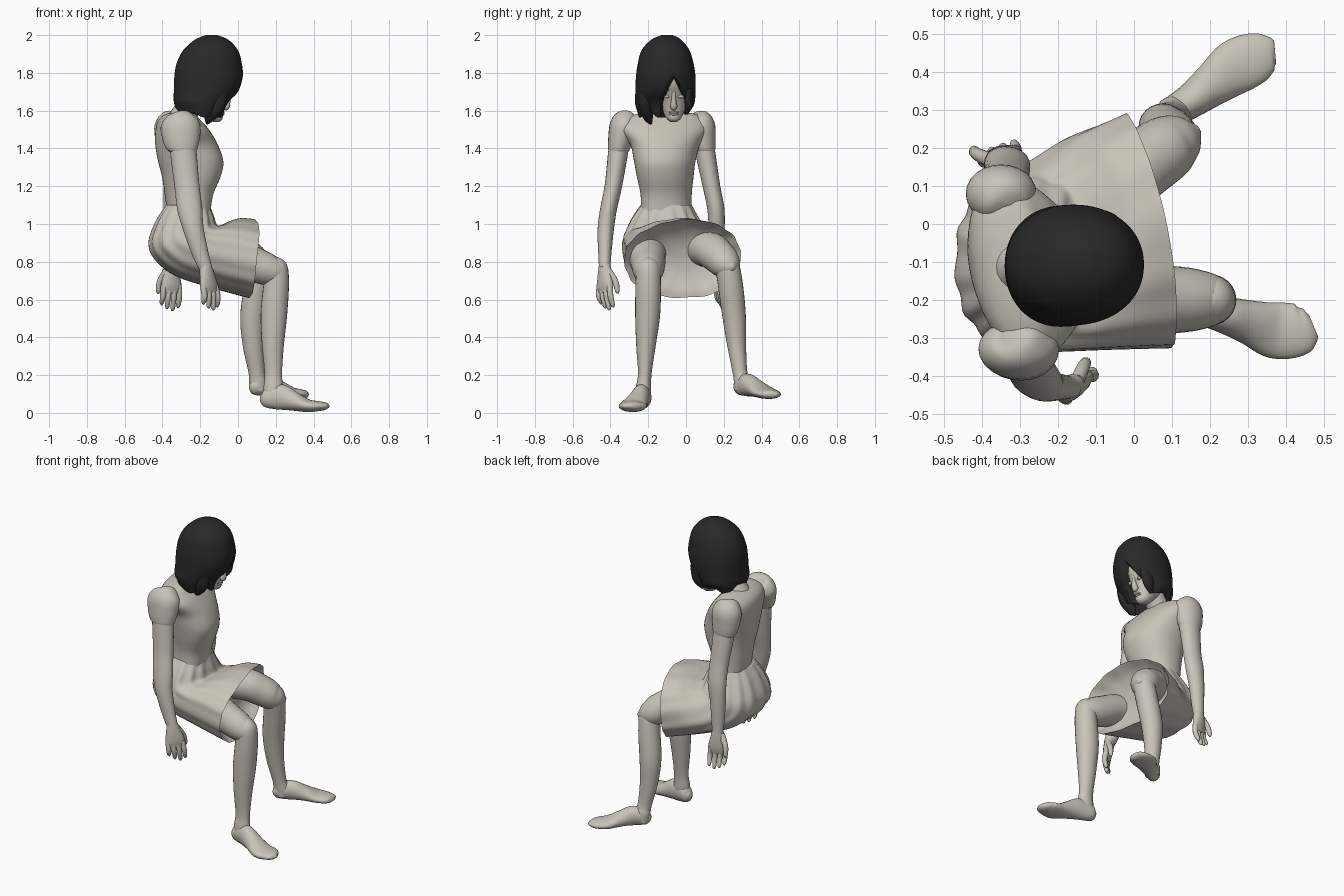
import bpy, bmesh, math
from mathutils import Vector


def material(name, rgb):
    m = bpy.data.materials.new(name)
    m.diffuse_color = (*rgb, 1)
    return m


CLAY = material("warm grey clay", (0.575, 0.55, 0.485))
DARK = material("charcoal hair", (0.022, 0.022, 0.022))


def dense(rows, k=5):
    """Catmull-Rom interpolation of station rows."""
    out = []
    for i in range(len(rows) - 1):
        p0, p1 = rows[max(i - 1, 0)], rows[i]
        p2, p3 = rows[i + 1], rows[min(i + 2, len(rows) - 1)]
        for j in range(k):
            t = j / k
            out.append([0.5 * (2 * b + (c - a) * t + (2 * a - 5 * b + 4 * c - d) * t * t
                               + (3 * b - a - 3 * c + d) * t ** 3)
                        for a, b, c, d in zip(p0, p1, p2, p3)])
    return out + [list(rows[-1])]


def skin(name, rings, mat, cap_start=True, cap_end=True, shell=0):
    """Skin a list of point rings into a smooth mesh."""
    bm = bmesh.new()
    vs = [[bm.verts.new(p) for p in r] for r in rings]
    n = len(rings[0])
    for a, b in zip(vs, vs[1:]):
        for i in range(n):
            j = (i + 1) % n
            bm.faces.new((a[i], a[j], b[j], b[i]))
    if cap_start:
        bm.faces.new(vs[0])
    if cap_end:
        bm.faces.new(vs[-1])
    bmesh.ops.recalc_face_normals(bm, faces=bm.faces)
    for f in bm.faces:
        f.smooth = True
    for e in bm.edges:      # keep real creases such as the hem sharp
        if len(e.link_faces) == 2 and e.calc_face_angle() > math.radians(60):
            e.smooth = False
    me = bpy.data.meshes.new(name)
    bm.to_mesh(me)
    bm.free()
    me.materials.append(mat)
    ob = bpy.data.objects.new(name, me)
    bpy.context.collection.objects.link(ob)
    if shell:
        mod = ob.modifiers.new("thickness", 'SOLIDIFY')
        mod.thickness = shell
    return ob


def power(v, p):
    return math.copysign(abs(v) ** p, v)


def tube(name, stations, mat=CLAY, side=(0, 1, 0), n=24):
    """Rows are x, y, z, half width along side, half depth across it."""
    rows = dense(stations)
    pts = [Vector(r[:3]) for r in rows]
    rings = []
    for i, r in enumerate(rows):
        t = (pts[min(i + 1, len(pts) - 1)] - pts[max(i - 1, 0)]).normalized()
        s = Vector(side)
        s = (s - t * s.dot(t)).normalized()
        d = t.cross(s)
        rings.append([pts[i] + s * (r[3] * math.cos(q)) + d * (r[4] * math.sin(q))
                      for q in (2 * math.pi * j / n for j in range(n))])
    return skin(name, rings, mat)


def level_rings(stations, n=48, p=0.9, shear=0.0):
    """Rows are z, x low, x high, y low, y high."""
    rings = []
    for z, x0, x1, y0, y1 in dense(stations):
        ring = []
        for j in range(n):
            q = 2 * math.pi * j / n
            dy = power(math.sin(q), p) * (y1 - y0) / 2
            dx = power(math.cos(q), p) * (x1 - x0) / 2 - shear * dy
            ring.append(Vector(((x0 + x1) / 2 + dx, (y0 + y1) / 2 + dy, z)))
        rings.append(ring)
    return rings


# Bodice and neck
skin("bodice", level_rings([
    (1.04, -.37, -.15, -.24, .03), (1.15, -.385, -.135, -.24, .03), (1.25, -.40, -.095, -.26, .04),
    (1.33, -.42, -.08, -.275, .05), (1.42, -.435, -.11, -.295, .075), (1.50, -.43, -.16, -.35, .12),
    (1.55, -.415, -.205, -.33, .11), (1.58, -.38, -.23, -.27, .06), (1.595, -.33, -.25, -.18, -.03)],
    shear=0.15), CLAY)
tube("neck", [(-.32, -.11, 1.5, .1, .085), (-.285, -.11, 1.58, .07, .068),
              (-.24, -.10, 1.64, .06, .062), (-.18, -.09, 1.74, .06, .06)])

# Skirt: rings turn from the level waist to the upright hem, then in to the lap
rings = []
N = 84
for tx, tz, bx, bz, y0, y1, k, amp in dense([
        (-.15, 1.10, -.38, 1.10, -.24, .03, 0, .01), (-.13, 1.04, -.43, 1.02, -.285, .065, 0, .03),
        (-.115, .995, -.47, .91, -.32, .11, 0, .025), (-.08, .995, -.44, .82, -.335, .13, .02, .02),
        (-.03, 1.015, -.33, .73, -.335, .175, .04, .012), (.04, 1.03, -.15, .67, -.33, .24, .08, .01),
        (.12, 1.025, .08, .61, -.325, .29, .12, .012)], 6):
    ring = []
    for j in range(N):
        q = 2 * math.pi * j / N
        w = 1 + amp * math.sin(14 * q)
        u, s = power(math.cos(q), .85) * w, power(math.sin(q), .85) * w
        dip = .045 * max(0, u) * max(0, -s) * max(0, tx + .1) / .22
        ring.append(Vector(((tx + bx) / 2 + u * (tx - bx) / 2 - k * max(0, (1 + s) / 2) ** 2,
                            (y0 + y1) / 2 + s * (y1 - y0) / 2,
                            (tz + bz) / 2 + u * (tz - bz) / 2 - dip)))
    rings.append(ring)
hem = rings[-1]
mid = sum(hem, Vector()) / N
for scale, back in ((.965, .01), (.9, .04), (.75, .075), (.5, .1), (.2, .11)):
    rings.append([mid + (v - mid) * scale - Vector((back, 0, 0)) for v in hem])
skin("skirt", rings, CLAY)

# Legs
tube("right_thigh", [(-.3, -.18, .88, .09, .09), (-.05, -.205, .845, .1, .095),
                     (.09, -.2, .785, .09, .092), (.17, -.2, .755, .08, .082),
                     (.23, -.2, .74, .058, .058), (.265, -.2, .735, .01, .01)])
tube("left_thigh", [(-.3, -.0, .88, .09, .09), (-.05, .12, .865, .1, .095),
                    (.04, .17, .83, .092, .092), (.1, .21, .79, .082, .082),
                    (.145, .235, .775, .054, .054), (.172, .25, .77, .01, .01)], side=(-.4, .9, 0))
tube("right_shin", [(.19, -.2, .82, .02, .02), (.198, -.2, .78, .06, .06), (.203, -.2, .69, .067, .067),
                    (.19, -.203, .52, .066, .07), (.185, -.212, .36, .052, .058),
                    (.187, -.218, .21, .036, .046), (.187, -.225, .13, .04, .052),
                    (.187, -.227, .07, .038, .05)])
tube("left_shin", [(.1, .21, .85, .02, .02), (.108, .215, .8, .06, .06), (.1, .235, .68, .066, .066),
                   (.078, .255, .51, .062, .066), (.08, .268, .36, .05, .055),
                   (.098, .285, .22, .039, .043), (.105, .295, .17, .042, .048),
                   (.108, .298, .12, .04, .045)])

# Feet
tube("right_foot", [(.12, -.214, .08, .015, .015), (.145, -.22, .078, .038, .05),
                    (.22, -.235, .085, .046, .068), (.30, -.258, .06, .058, .05),
                    (.37, -.28, .038, .074, .034), (.43, -.28, .036, .07, .026),
                    (.46, -.272, .036, .052, .02), (.473, -.267, .036, .03, .01)], side=(.2, 1, 0))
tube("left_foot", [(.062, .275, .14, .015, .015), (.085, .285, .14, .038, .045),
                   (.15, .325, .148, .046, .06), (.21, .37, .13, .058, .046),
                   (.27, .415, .108, .072, .032), (.325, .44, .1, .066, .026),
                   (.358, .45, .098, .048, .02), (.372, .452, .098, .03, .01)], side=(-.5, .86, 0))


# Arms, sleeves and hands
def arm(label, stations, sleeve, side, thumb):
    tube(label + "_arm", stations)
    tube(label + "_sleeve", sleeve)
    s = Vector(side).normalized()
    face = Vector((0, 0, 1)).cross(s)
    w = Vector(stations[-1][:3])
    d = ((w - Vector(stations[-2][:3])).normalized() + Vector((0, 0, -1))).normalized()

    def at(along, across, out=0):
        return tuple(w + d * along + s * across + face * out)
    tube(label + "_palm", [(*at(-.03, 0), .028, .03), (*at(.03, 0), .045, .03),
                           (*at(.09, 0), .057, .025), (*at(.13, 0), .05, .015)], side=side, n=16)
    for k, length in enumerate((.195, .215, .225, .21)):
        o = -.042 + .028 * k
        tube(f"{label}_finger_{k + 1}", [(*at(.09, o), .016, .017), (*at(.15, o * 1.1), .015, .016),
             (*at(length - .015, o * 1.1, .015), .012, .012), (*at(length, o * 1.1, .02), .004, .004)],
             side=side, n=10)
    tube(label + "_thumb", [(*at(.01, .025 * thumb), .02, .02), (*at(.07, .055 * thumb, .025), .017, .017),
         (*at(.12, .06 * thumb, .035), .013, .013), (*at(.135, .06 * thumb, .037), .004, .004)],
         side=side, n=10)


arm("right", [(-.3, -.345, 1.5, .05, .07), (-.29, -.358, 1.39, .053, .07),
              (-.27, -.385, 1.2, .046, .066), (-.255, -.41, 1.08, .044, .066),
              (-.235, -.425, .97, .043, .054), (-.195, -.43, .83, .034, .042),
              (-.17, -.43, .765, .03, .034)],
    [(-.315, -.29, 1.58, .02, .03), (-.31, -.3, 1.565, .06, .07), (-.305, -.325, 1.52, .078, .105),
     (-.3, -.345, 1.45, .068, .098), (-.295, -.357, 1.4, .057, .083), (-.295, -.36, 1.38, .05, .07)],
    (.75, .66, 0), 1)
arm("left", [(-.345, .08, 1.5, .05, .065), (-.345, .1, 1.39, .053, .068),
             (-.335, .135, 1.2, .046, .06), (-.335, .158, 1.08, .045, .06),
             (-.345, .163, .97, .042, .05), (-.35, .17, .83, .034, .04),
             (-.352, .175, .765, .03, .034)],
    [(-.345, .04, 1.58, .02, .03), (-.348, .05, 1.565, .06, .065), (-.35, .075, 1.52, .078, .092),
     (-.35, .09, 1.45, .068, .088), (-.347, .1, 1.4, .057, .077), (-.346, .102, 1.38, .05, .067)],
    (.9, .3, 0), -1)

# Head with nose, lips and eyes
skin("head", level_rings([
    (1.54, -.13, -.10, -.08, -.05), (1.555, -.165, -.083, -.1, -.03), (1.59, -.2, -.078, -.122, -.012),
    (1.64, -.24, -.068, -.145, .006), (1.69, -.25, -.048, -.158, .014), (1.75, -.26, -.022, -.175, .015),
    (1.84, -.26, -.03, -.18, .01), (1.91, -.2, -.08, -.13, -.05)], p=1), CLAY)
tube("nose", [(-.05, -.065, 1.71, .008, .008), (-.055, -.065, 1.66, .012, .015),
              (-.065, -.065, 1.62, .019, .02), (-.075, -.065, 1.61, .008, .008)], n=12)
for i, z in enumerate((1.592, 1.581)):
    tube(f"lip_{i + 1}", [(-.084, -.09, z, .003, .003), (-.077, -.065, z, .006, .007),
                          (-.084, -.04, z, .003, .003)], side=(0, 0, 1), n=10)
for label, y in (("right", -.105), ("left", -.025)):
    tube(label + "_eyelid", [(-.07, y - .022, 1.672, .003, .003), (-.062, y, 1.675, .009, .012),
                             (-.07, y + .022, 1.672, .003, .003)], side=(0, 0, 1), n=10)

# Bobbed hair, drawn inward around the face
hair = level_rings([
    (2.0, -.17, -.11, -.13, -.07), (1.975, -.23, -.05, -.185, -.025), (1.92, -.29, .0, -.235, .018),
    (1.85, -.325, .02, -.255, .04), (1.78, -.337, .025, -.265, .05), (1.70, -.34, .0, -.268, .05),
    (1.64, -.338, -.055, -.27, .045), (1.585, -.31, -.085, -.25, .02)], n=96, p=.95)
for ring in hair:
    for v in ring:
        w = .07 * min(1, (1.785 - v.z) / .14)
        if v.x > -.13 and w > 0:
            f = max(0, min(1, (w - abs(v.y + .065)) / .015))
            v.x += (-.17 - v.x) * .5 * f
        if v.z < 1.66:      # ragged lower edge
            v.z += (1.66 - v.z) * .3 * math.sin(v.y * 40 + v.x * 25)
skin("hair", hair, DARK, cap_end=False, shell=0.012)
tube("right_hair_lock", [(-.1, -.215, 1.72, .03, .05), (-.12, -.215, 1.63, .035, .05),
                         (-.15, -.2, 1.565, .026, .03), (-.165, -.185, 1.53, .006, .006)], DARK)
tube("left_hair_lock", [(-.09, .01, 1.72, .025, .05), (-.1, .015, 1.64, .022, .04),
                        (-.13, .005, 1.585, .008, .012)], DARK)
